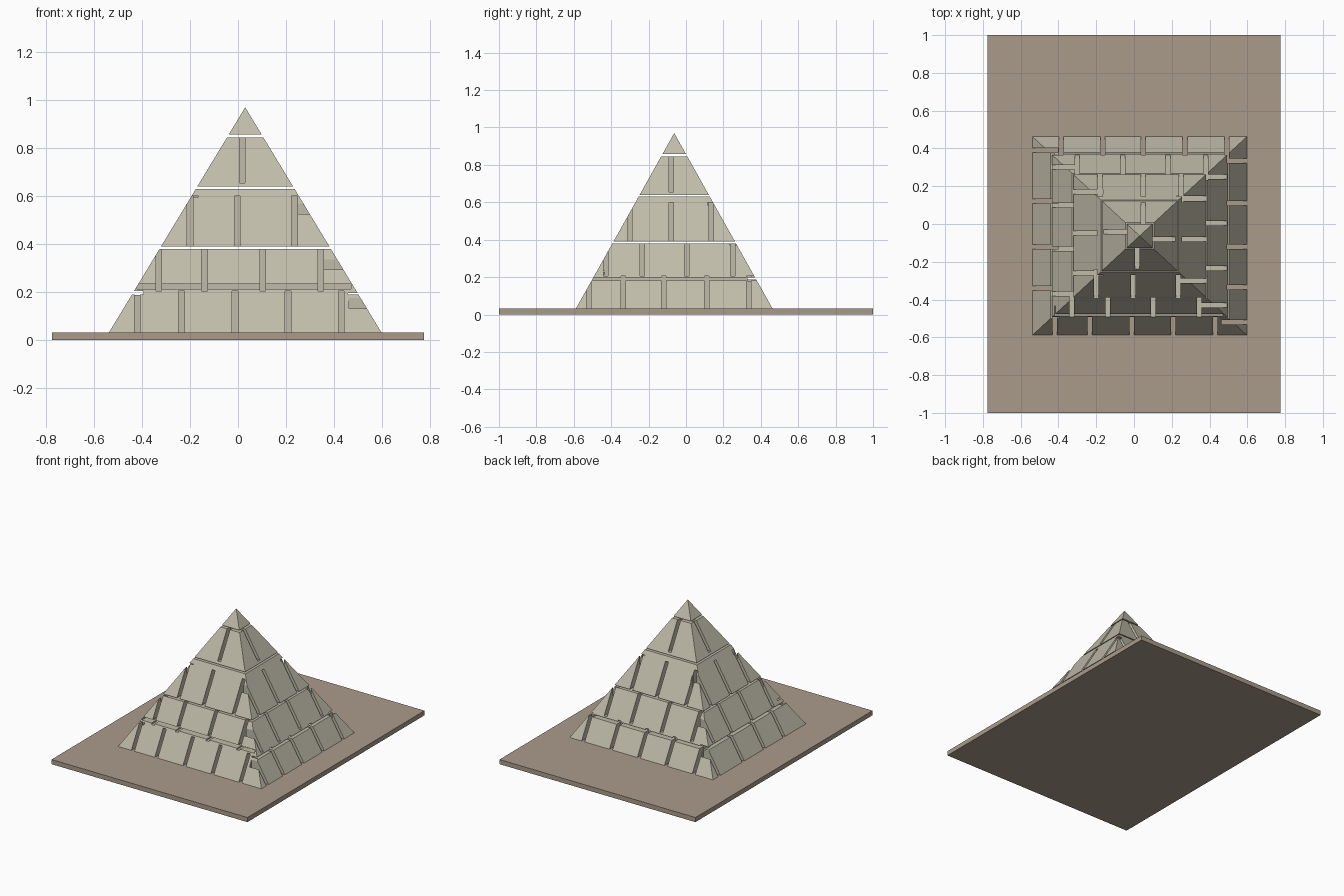
import bpy, bmesh

if "Cube" in bpy.data.objects:
    bpy.data.objects.remove(bpy.data.objects["Cube"])

CX, CY, HX, HY = 0.03, -0.063, 0.567, 0.525
Z0, APEX = 0.033, 0.97


def material(name, col):
    m = bpy.data.materials.new(name)
    m.diffuse_color = (*col, 1)
    m.use_nodes = True
    m.node_tree.nodes["Principled BSDF"].inputs["Base Color"].default_value = m.diffuse_color
    return m


stone = material("stone", (0.53, 0.50, 0.40))
sand = material("sand", (0.40, 0.33, 0.26))


def finish(name, bm, mat=None):
    bmesh.ops.recalc_face_normals(bm, faces=bm.faces)
    me = bpy.data.meshes.new(name)
    bm.to_mesh(me)
    bm.free()
    ob = bpy.data.objects.new(name, me)
    bpy.context.collection.objects.link(ob)
    if mat:
        me.materials.append(mat)
    return ob


def add_box(bm, x0, x1, y0, y1, z0, z1):
    r = bmesh.ops.create_cube(bm, size=1)
    for v in r["verts"]:
        v.co = ((x0 + x1) / 2 + v.co.x * (x1 - x0),
                (y0 + y1) / 2 + v.co.y * (y1 - y0),
                (z0 + z1) / 2 + v.co.z * (z1 - z0))


def half(z):
    t = (APEX - z) / (APEX - Z0)
    return HX * t, HY * t


def frustum(name, z0, z1):
    # one tier of the pyramid
    bm = bmesh.new()
    rings = []
    for z in (z0, z1):
        hx, hy = half(z)
        if z >= APEX:
            rings.append([bm.verts.new((CX, CY, z))])
        else:
            rings.append([bm.verts.new((CX + sx * hx, CY + sy * hy, z))
                          for sx, sy in ((-1, -1), (1, -1), (1, 1), (-1, 1))])
    lo, hi = rings
    bm.faces.new(lo[::-1])
    if len(hi) == 4:
        bm.faces.new(hi)
    for i in range(4):
        j = (i + 1) % 4
        bm.faces.new([lo[i], lo[j]] + ([hi[j], hi[i]] if len(hi) == 4 else hi))
    return finish(name, bm, stone)


def side_box(bm, side, a0, a1, z0, z1, inner):
    # box reaching from outside the pyramid in to a vertical back wall
    hx, hy = inner
    if side == "front":
        add_box(bm, a0, a1, CY - 0.7, CY - hy, z0, z1)
    elif side == "back":
        add_box(bm, a0, a1, CY + hy, CY + 0.7, z0, z1)
    elif side == "right":
        add_box(bm, CX + hx, CX + 0.7, a0, a1, z0, z1)
    else:
        add_box(bm, CX - 0.7, CX - hx, a0, a1, z0, z1)


def inset(z, d):
    hx, hy = half(z)
    return max(hx - d, 0.012), max(hy - d, 0.012)


def cut(target, bm, name):
    c = finish(name, bm)
    c.hide_render = True
    c.hide_viewport = True
    m = target.modifiers.new(name, "BOOLEAN")
    m.operation = "DIFFERENCE"
    m.solver = "EXACT"
    m.use_self = True
    m.object = c


# ground slab
bm = bmesh.new()
add_box(bm, -0.775, 0.775, -1, 1, 0, Z0)
finish("ground_slab", bm, sand)

# tiers, separated by thin open joints
lower = frustum("lower_courses", Z0, 0.380)
third = frustum("third_course", 0.390, 0.630)
fourth = frustum("fourth_course", 0.640, 0.845)
frustum("capstone", 0.857, APEX)

# vertical joints: tier, z range, positions on each side
W = 0.012
joints = [
    (lower, 0.02, 0.205, {
        "front": (-0.42, -0.235, -0.012, 0.208, 0.43),
        "right": (-0.52, -0.335, -0.12, 0.11, 0.335),
        "back": (-0.385, -0.165, 0.05, 0.27, 0.49),
        "left": (0.39, 0.12, -0.12, -0.34)}),
    (lower, 0.205, 0.39, {
        "front": (-0.33, -0.14, 0.103, 0.345),
        "right": (-0.43, -0.235, 0.005, 0.25),
        "back": (-0.30, -0.06, 0.18, 0.38),
        "left": (0.30, 0.10, -0.13, -0.37)}),
    (third, 0.38, 0.60, {
        "front": (-0.20, -0.003, 0.235),
        "right": (-0.30, -0.08, 0.135),
        "back": (-0.18, 0.05, 0.25),
        "left": (0.17, -0.05, -0.26)}),
    (fourth, 0.655, 0.86, {
        "front": (0.018,), "right": (-0.08,),
        "back": (0.05,), "left": (-0.04,)}),
]
for i, (tier, z0, z1, sides) in enumerate(joints):
    for side, spots in sides.items():
        bm = bmesh.new()
        for p in spots:
            side_box(bm, side, p - W, p + W, z0, z1, inset(z1, 0.03))
        cut(tier, bm, f"joint_cutter_{i}_{side}")

# horizontal joint between the two lowest courses
for side, a0, a1, z0, z1 in (("front", -0.42, 0.47, 0.214, 0.234),
                             ("right", -0.5, 0.39, 0.183, 0.197),
                             ("back", -0.42, 0.47, 0.18, 0.197),
                             ("left", -0.5, 0.39, 0.188, 0.204)):
    bm = bmesh.new()
    side_box(bm, side, a0, a1, z0, z1, inset(z1, 0.04))
    cut(lower, bm, f"bed_joint_cutter_{side}")
